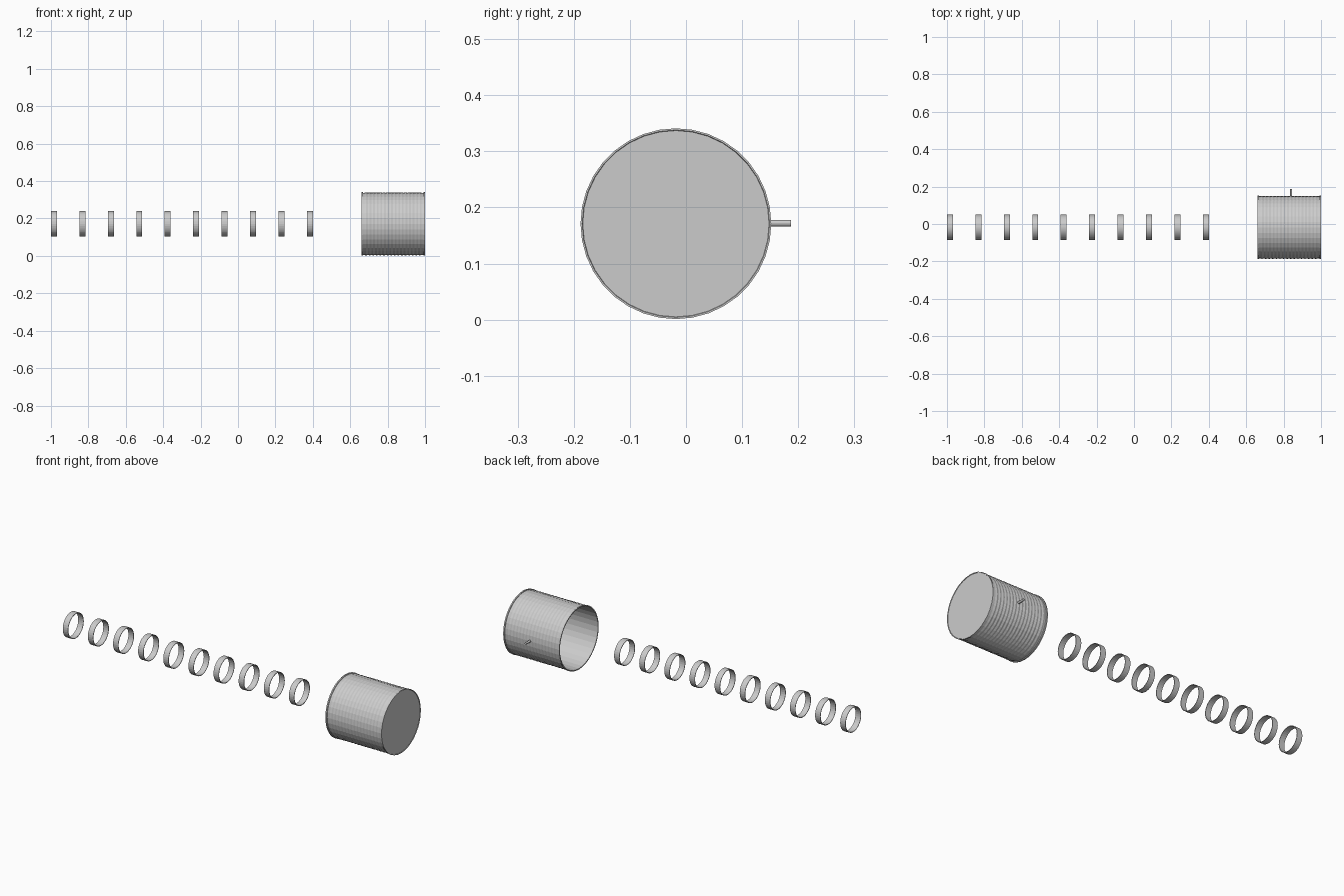
import bpy, bmesh, math

if "Cube" in bpy.data.objects:
    bpy.data.objects.remove(bpy.data.objects["Cube"])

CY, CZ = -0.018, 0.171
SIDES = 36


def lathe_x(name, profile, x0=0.0):
    """Revolve a closed loop of (x, radius) points about the shared x-direction axis."""
    bm = bmesh.new()
    loops = []
    for x, r in profile:
        if r == 0:
            loops.append([bm.verts.new((x0 + x, CY, CZ))] * SIDES)
            continue
        loops.append([bm.verts.new((x0 + x,
                                    CY + r * math.cos(2 * math.pi * k / SIDES),
                                    CZ + r * math.sin(2 * math.pi * k / SIDES)))
                      for k in range(SIDES)])
    for a, b in zip(loops, loops[1:] + loops[:1]):
        for k in range(SIDES):
            n = (k + 1) % SIDES
            vs = list(dict.fromkeys((a[k], a[n], b[n], b[k])))
            if len(vs) > 2:
                bm.faces.new(vs)
    bmesh.ops.recalc_face_normals(bm, faces=bm.faces)
    me = bpy.data.meshes.new(name)
    bm.to_mesh(me)
    bm.free()
    ob = bpy.data.objects.new(name, me)
    bpy.context.collection.objects.link(ob)
    return ob


# Corrugated can: open at -x, closed at +x, with a rolled lip at each end
outer = [(0.66, 0.166), (0.66, 0.170), (0.667, 0.170), (0.669, 0.1665)]
ridges = 16
step = (0.982 - 0.675) / ridges
for i in range(ridges):
    x = 0.675 + i * step
    outer += [(x, 0.1665), (x + step * 0.5, 0.1685)]
outer += [(0.982, 0.1665), (0.992, 0.1665), (0.993, 0.170), (1.0, 0.170),
          (1.0, 0.167), (0.998, 0.166), (0.998, 0)]
inner = [(0.994, 0), (0.994, 0.1645), (0.66, 0.1645)]
lathe_x("can", outer + inner)

# Side peg
bpy.ops.mesh.primitive_cylinder_add(vertices=16, radius=0.006, depth=0.039,
                                    location=(0.84, 0.1675, CZ + 0.001),
                                    rotation=(math.pi / 2, 0, 0))
bpy.context.object.name = "side_peg"

# Row of ten thin rings
ring = [(0, 0.068), (0.032, 0.068), (0.032, 0.065), (0, 0.065)]
for i in range(10):
    lathe_x(f"ring_{i + 1}", ring, x0=-1 + 0.152 * i)
